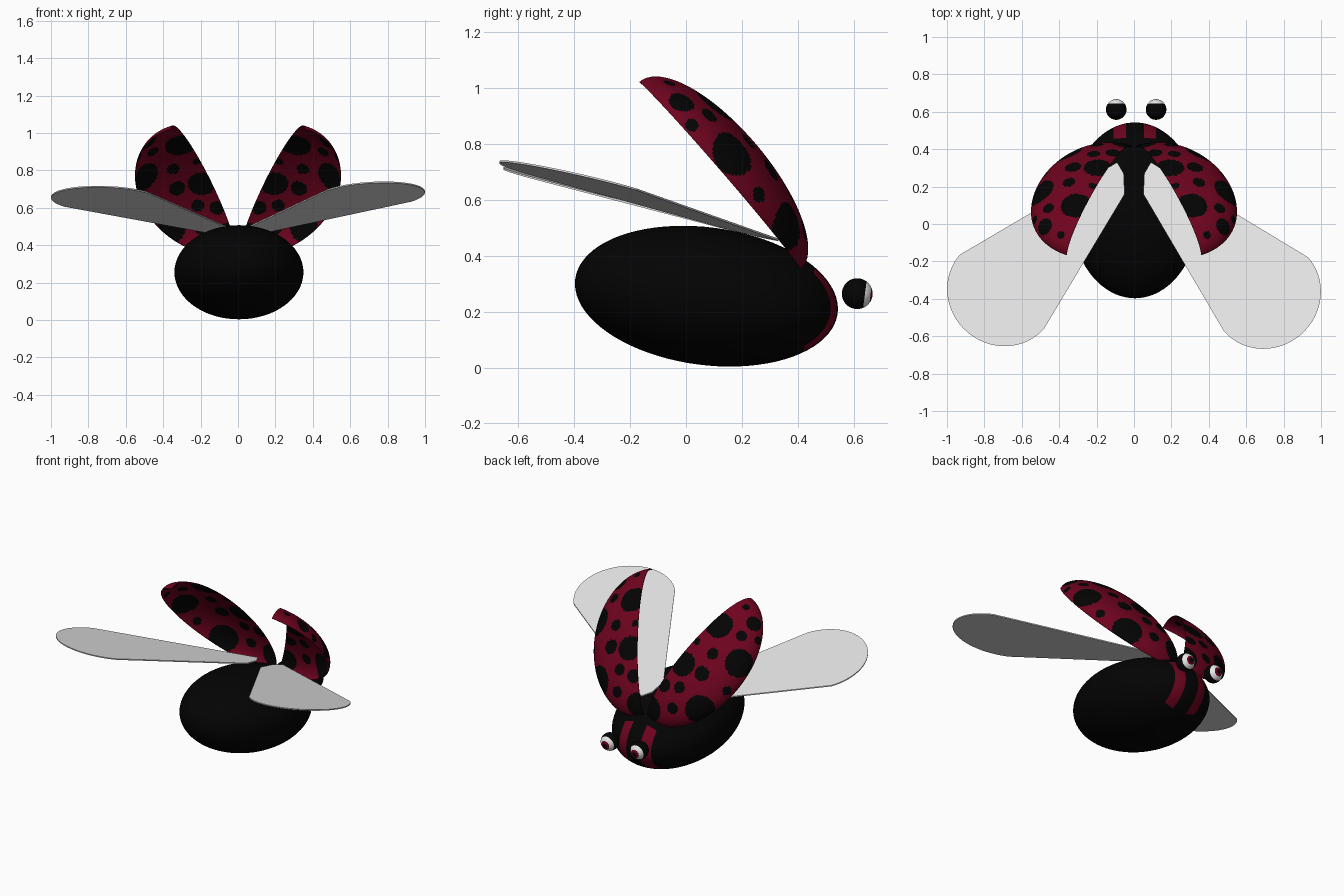
import bpy, bmesh, math
from mathutils import Matrix, Vector

if "Cube" in bpy.data.objects:
    bpy.data.objects.remove(bpy.data.objects["Cube"])


def material(name, rgb):
    m = bpy.data.materials.new(name)
    m.diffuse_color = (*rgb, 1)
    m.use_nodes = True
    m.node_tree.nodes["Principled BSDF"].inputs["Base Color"].default_value = m.diffuse_color
    return m


BLACK = material("shell black", (0.001, 0.001, 0.001))
RED = material("dark red", (0.155, 0.001, 0.013))
GREY = material("wing pale grey", (0.8, 0.8, 0.8))
WHITE = material("eye white", (0.85, 0.85, 0.85))


def finish(bm, name, mats, matrix=None, mirror=False, smooth=True):
    """Place the mesh, mirror it if asked, and make an object of it."""
    if matrix:
        bm.transform(matrix)
    if mirror:
        bm.transform(Matrix.Scale(-1, 4, (1, 0, 0)))
        bmesh.ops.reverse_faces(bm, faces=bm.faces[:])
    for f in bm.faces:
        f.smooth = smooth
    mesh = bpy.data.meshes.new(name)
    bm.to_mesh(mesh)
    bm.free()
    for m in mats:
        mesh.materials.append(m)
    ob = bpy.data.objects.new(name, mesh)
    bpy.context.collection.objects.link(ob)
    return ob


def sphere(segments, rings):
    """Unit sphere with its pole facing forward (+y)."""
    bm = bmesh.new()
    bmesh.ops.create_uvsphere(bm, u_segments=segments, v_segments=rings, radius=1)
    bm.transform(Matrix.Rotation(math.radians(-90), 4, 'X'))
    return bm


NOSE_DOWN = Matrix.Rotation(math.radians(-7.5), 4, 'X')

# Body: tilted ellipsoid with two red stripes cut into the face
bm = sphere(64, 40)
bm.transform(Matrix.Diagonal((0.345, 0.473, 0.246, 1)))
cuts = [((x, 0, 0), (1, 0, 0)) for x in (-0.115, -0.048, 0.048, 0.112)]
cuts.append(((0, 0.37, 0), (0, 1, 0)))
for co, no in cuts:
    bmesh.ops.bisect_plane(bm, geom=bm.verts[:] + bm.edges[:] + bm.faces[:],
                           plane_co=co, plane_no=no, dist=1e-5)
for f in bm.faces:
    c = f.calc_center_median()
    f.material_index = int(c.y > 0.37 and (0.048 < c.x < 0.112 or -0.115 < c.x < -0.048))
finish(bm, "body", [BLACK, RED], Matrix.Translation((0.005, 0.073, 0.255)) @ NOSE_DOWN)

# Wing cases: raised quarter-ellipsoid shells with round black spots (x, y, radius)
A, B, C = 0.345, 0.465, 0.172
SPOTS = [(0.05, -0.23, 0.082), (0.29, -0.14, 0.085), (0.05, 0.08, 0.075),
         (0.28, 0.22, 0.09), (0.18, 0.05, 0.045), (0.17, -0.37, 0.047),
         (0.19, -0.27, 0.032), (0.15, -0.08, 0.035), (0.02, -0.07, 0.022),
         (0.12, 0.20, 0.035), (0.03, 0.25, 0.04), (0.15, 0.32, 0.035),
         (0.33, 0.03, 0.028), (0.25, -0.31, 0.025), (0.06, -0.41, 0.022),
         (0.02, 0.41, 0.075)]


def on_shell(x, y):
    return Vector((x, y, C * math.sqrt(max(0, 1 - (x / A) ** 2 - (y / B) ** 2))))


CENTRES = [(on_shell(x, y), r) for x, y, r in SPOTS]


def wing_case(name, mirror):
    bm = bmesh.new()
    bmesh.ops.create_grid(bm, x_segments=84, y_segments=140, size=0.5)
    for v in bm.verts:
        around = (v.co.x + 0.5) * math.pi / 2
        along = v.co.y * math.pi
        ring = math.cos(along)
        v.co = (A * ring * math.sin(around), B * math.sin(along),
                C * ring * math.cos(around))
    bmesh.ops.remove_doubles(bm, verts=bm.verts[:], dist=1e-5)
    for f in bm.faces:
        c = f.calc_center_median()
        f.material_index = int(any((c - s).length < r for s, r in CENTRES))
    place = (Matrix.Translation((0.185, 0.113, 0.69))
             @ Matrix.Rotation(math.radians(-49.8), 4, 'X')
             @ Matrix.Rotation(math.radians(22), 4, 'Z')
             @ Matrix.Rotation(math.radians(-3), 4, 'Y'))
    ob = finish(bm, name, [RED, BLACK], place, mirror)
    shell = ob.modifiers.new("thickness", 'SOLIDIFY')
    shell.thickness = 0.004
    shell.offset = 0


# Flight wings: thin flat blades with a rounded outer end; the left one sits a little lower
def flight_wing(name, mirror):
    slope, forward = (0.047, 0.014) if mirror else (0.073, 0)
    outline = [(0.05, 0.16), (0.055, 0.27), (0.09, 0.33)]
    for i in range(33):
        t = math.pi * i / 32
        a, b = 0.30 * math.cos(t), 0.285 * math.sin(t)
        outline.append((0.706 + 0.75 * a + 0.66 * b,
                        -0.376 + forward + 0.66 * a - 0.75 * b))
    bm = bmesh.new()
    face = bm.faces.new([bm.verts.new((x, y, 0.524 + slope * x - 0.233 * y))
                         for x, y in outline])
    new = bmesh.ops.extrude_face_region(bm, geom=[face])["geom"]
    bmesh.ops.translate(bm, vec=(0, 0, 0.007),
                        verts=[g for g in new if isinstance(g, bmesh.types.BMVert)])
    bmesh.ops.recalc_face_normals(bm, faces=bm.faces[:])
    finish(bm, name, [GREY], None, mirror, smooth=False)


# Eyes: floating balls with white, red and black rings facing forward
def eye(name, x):
    bm = sphere(32, 24)
    for f in bm.faces:
        c = f.calc_center_median().normalized()
        angle = math.degrees(math.acos(c.y))
        f.material_index = 0 if angle > 60 else 1 if angle > 30 else 2 if angle > 15 else 0
    place = Matrix.Translation((x, 0.612, 0.264)) @ NOSE_DOWN @ Matrix.Scale(0.055, 4)
    finish(bm, name, [BLACK, WHITE, RED], place)


for side, mirror in (("right", False), ("left", True)):
    wing_case(side + "_wing_case", mirror)
    flight_wing(side + "_flight_wing", mirror)
eye("right_eye", 0.118)
eye("left_eye", -0.095)
